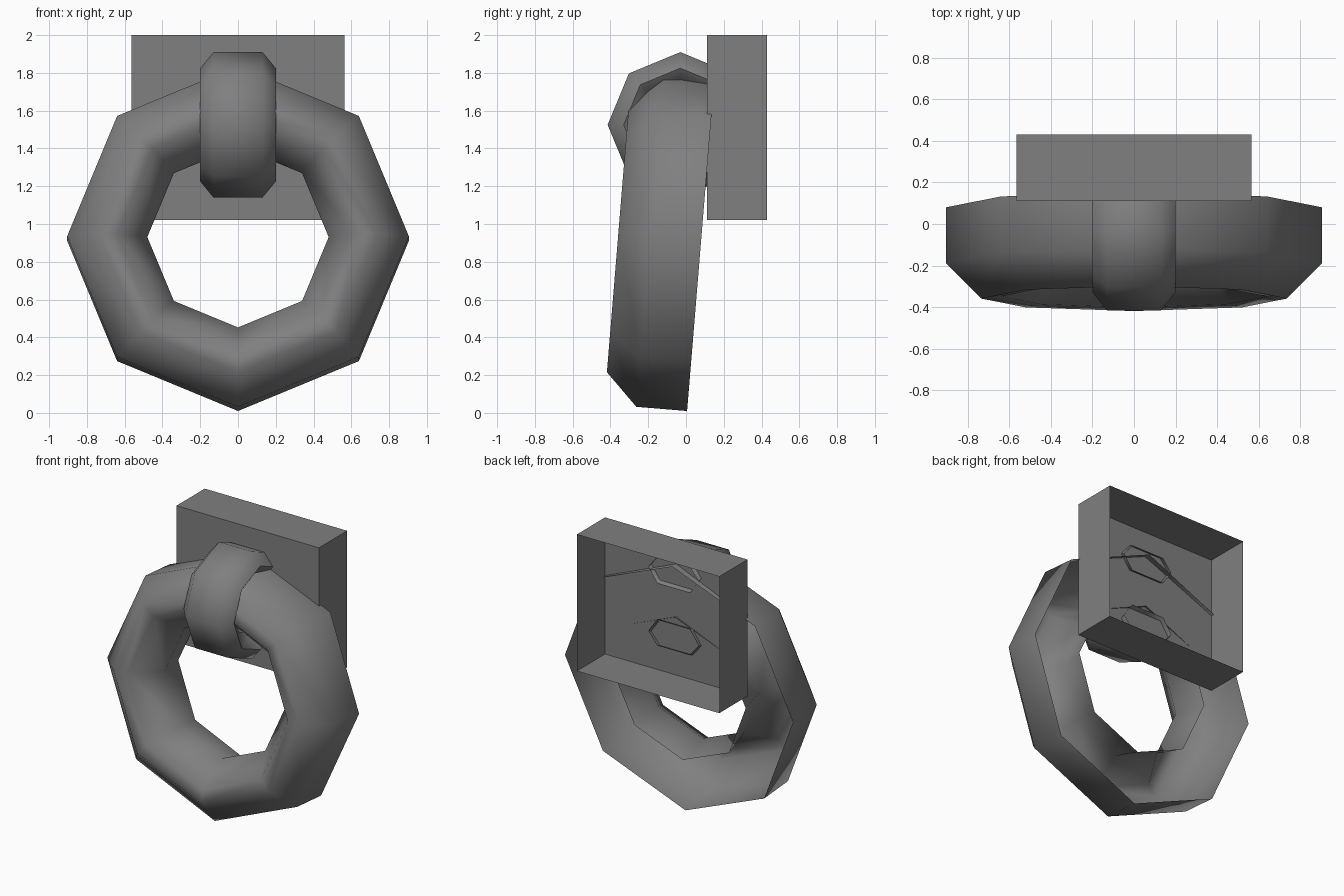
import bpy, bmesh, math
from mathutils import Matrix, Vector

cube = bpy.data.objects.get("Cube")
if cube:
    bpy.data.objects.remove(cube)

# Single dark iron colour
iron = bpy.data.materials.new("dark_iron")
iron.use_nodes = True
colour = (0.214, 0.214, 0.214, 1)
iron.diffuse_color = colour
iron.node_tree.nodes["Principled BSDF"].inputs["Base Color"].default_value = colour


def make_object(name, bm, smooth):
    mesh = bpy.data.meshes.new(name)
    bm.to_mesh(mesh)
    bm.free()
    mesh.materials.append(iron)
    ob = bpy.data.objects.new(name, mesh)
    bpy.context.collection.objects.link(ob)
    if smooth:
        bpy.ops.object.select_all(action='DESELECT')
        ob.select_set(True)
        bpy.context.view_layer.objects.active = ob
        bpy.ops.object.shade_smooth_by_angle(angle=math.radians(65))
    return ob


def skin(bm, rows, close_rows, close_profile):
    """Join successive rows of points with quads."""
    rows = [[bm.verts.new(p) for p in row] for row in rows]
    n, m = len(rows), len(rows[0])
    for i in range(n if close_rows else n - 1):
        for j in range(m if close_profile else m - 1):
            a, b = rows[i], rows[(i + 1) % n]
            k = (j + 1) % m
            bm.faces.new((a[j], a[k], b[k], b[j]))


# Ring: eight-sided hollow shell, open at the back, leaning towards the plate
profile = [(0.905, 0), (0.905, -0.27), (0.735, -0.44),
           (0.64, -0.43), (0.48, -0.23), (0.53, 0)]
lean = Matrix.Translation((0, 0.08, 0.912)) @ Matrix.Rotation(math.radians(-4.7), 4, 'X')
rows = []
for i in range(8):
    a = i * math.pi / 4
    rows.append([lean @ Vector((r * math.cos(a), y, r * math.sin(a))) for r, y in profile])
bm = bmesh.new()
skin(bm, rows, True, False)
make_object("ring", bm, True)

# Bracket: six-sided band looping round the ring, open ends just through the plate
section = [(-0.13, 0.385), (0.13, 0.385), (0.2, 0.3),
           (0.13, 0.2), (-0.13, 0.2), (-0.2, 0.3)]
centre_y, centre_z, end = -0.03, 1.525, 0.17
drop = end * math.tan(math.pi / 8)
rows = [[(x, centre_y + end, centre_z + r - drop) for x, r in section]]
for i in range(5):
    a = math.pi / 2 + i * math.pi / 4
    rows.append([(x, centre_y + r * math.cos(a), centre_z + r * math.sin(a)) for x, r in section])
rows.append([(x, centre_y + end, centre_z - r + drop) for x, r in section])
bm = bmesh.new()
skin(bm, rows, False, True)
make_object("bracket", bm, True)

# Wall plate: thin-walled box, open at the back
bm = bmesh.new()
bmesh.ops.create_cube(bm, size=1, matrix=Matrix.Translation((0, 0.27, 1.51))
                      @ Matrix.Diagonal((1.13, 0.32, 0.98, 1)))
bmesh.ops.delete(bm, geom=[f for f in bm.faces if f.normal.y > 0.9], context='FACES_ONLY')
make_object("wall_plate", bm, False)
